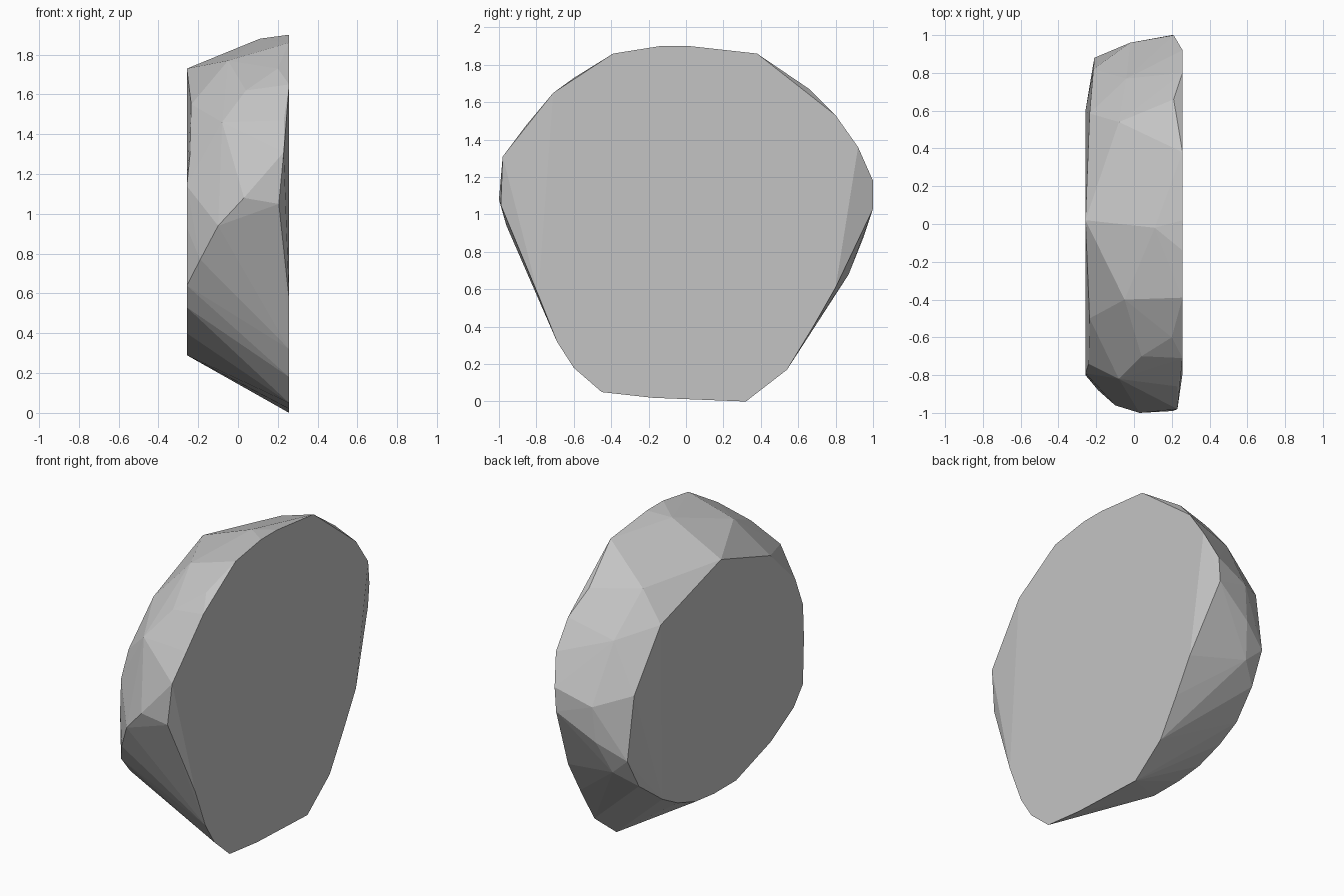
import bpy
import bmesh

# Remove the default object only
default_cube = bpy.data.objects.get("Cube")
if default_cube:
    bpy.data.objects.remove(default_cube, do_unlink=True)

HALF_WIDTH = 0.257

# Outline of the large flat cut, as (y, z)
large_cut = [
    (0.32, 0), (0.54, 0.17), (0.68, 0.4), (0.8, 0.61), (0.92, 1.36),
    (0.8, 1.53), (0.38, 1.86), (0.02, 1.9), (-0.14, 1.9), (-0.39, 1.86),
    (-0.71, 1.65), (-0.79, 0.57), (-0.69, 0.32), (-0.6, 0.18),
    (-0.45, 0.05), (-0.18, 0.02),
]

# Outline of the small flat cut, as (y, z)
small_cut = [
    (0.02, 1.73), (-0.79, 1.14), (-0.8, 0.93), (-0.79, 0.64),
    (-0.7, 0.53), (-0.47, 0.4), (-0.13, 0.29), (0.09, 0.29),
    (0.27, 0.31), (0.45, 0.37), (0.6, 0.45),
]

# Corners beside the two cuts
rim_corners = [
    (0.23, -0.98, 1.31), (0.205, -0.99, 1.05), (0.23, -0.86, 1.47),
    (0.21, 0.66, 1.67), (0.2, 1, 1.03), (0.21, 1, 1.18),
    (-0.235, 0.585, 1.53), (-0.215, 0.82, 1.17), (-0.21, 0.88, 0.78),
    (-0.22, 0.78, 0.59), (-0.235, -0.5, 1.55), (-0.24, -0.74, 1.31),
    (-0.19, -0.88, 0.77),
]

# Corners around the rounded outer band
band_corners = [
    (0.03, -1, 1.08), (-0.1, -0.96, 0.94), (-0.08, -0.82, 1.46),
    (0.04, -0.7, 1.62), (0.2, -0.6, 1.73), (-0.05, -0.4, 1.77),
    (0.11, -0.02, 1.88), (0.02, 0.42, 1.76), (-0.08, 0.54, 1.7),
    (-0.04, 0.77, 1.45), (-0.02, 0.96, 1.1), (-0.04, 0.95, 0.88),
    (-0.1, 0.87, 0.68),
]


def flat_outline(outline, x):
    """Place a (y, z) outline on a plane of constant x."""
    return [(x, y, z) for y, z in outline]


def make_material(name, colour):
    """Create one plain coloured material."""
    material = bpy.data.materials.new(name)
    material.use_nodes = True
    material.diffuse_color = colour
    shader = material.node_tree.nodes["Principled BSDF"]
    shader.inputs["Base Color"].default_value = colour
    return material


def make_hull(name, corners, material):
    """Wrap a faceted solid around the corners."""
    bm = bmesh.new()
    for corner in corners:
        bm.verts.new(corner)
    hull = bmesh.ops.convex_hull(bm, input=bm.verts[:])
    # Drop corners that ended up inside the solid
    unused = [v for v in bm.verts if not v.link_faces]
    bmesh.ops.delete(bm, geom=unused, context='VERTS')
    # Merge the coplanar triangles of the flat cuts
    bmesh.ops.dissolve_limit(bm, angle_limit=0.005,
                             verts=bm.verts[:], edges=bm.edges[:])
    bmesh.ops.recalc_face_normals(bm, faces=bm.faces[:])
    mesh = bpy.data.meshes.new(name)
    bm.to_mesh(mesh)
    bm.free()
    mesh.materials.append(material)
    solid = bpy.data.objects.new(name, mesh)
    bpy.context.scene.collection.objects.link(solid)
    return solid


# The stone slab
stone_grey = make_material("stone_grey", (0.55, 0.55, 0.55, 1))
corners = (flat_outline(large_cut, HALF_WIDTH)
           + flat_outline(small_cut, -HALF_WIDTH)
           + rim_corners + band_corners)
make_hull("rock_slab", corners, stone_grey)
